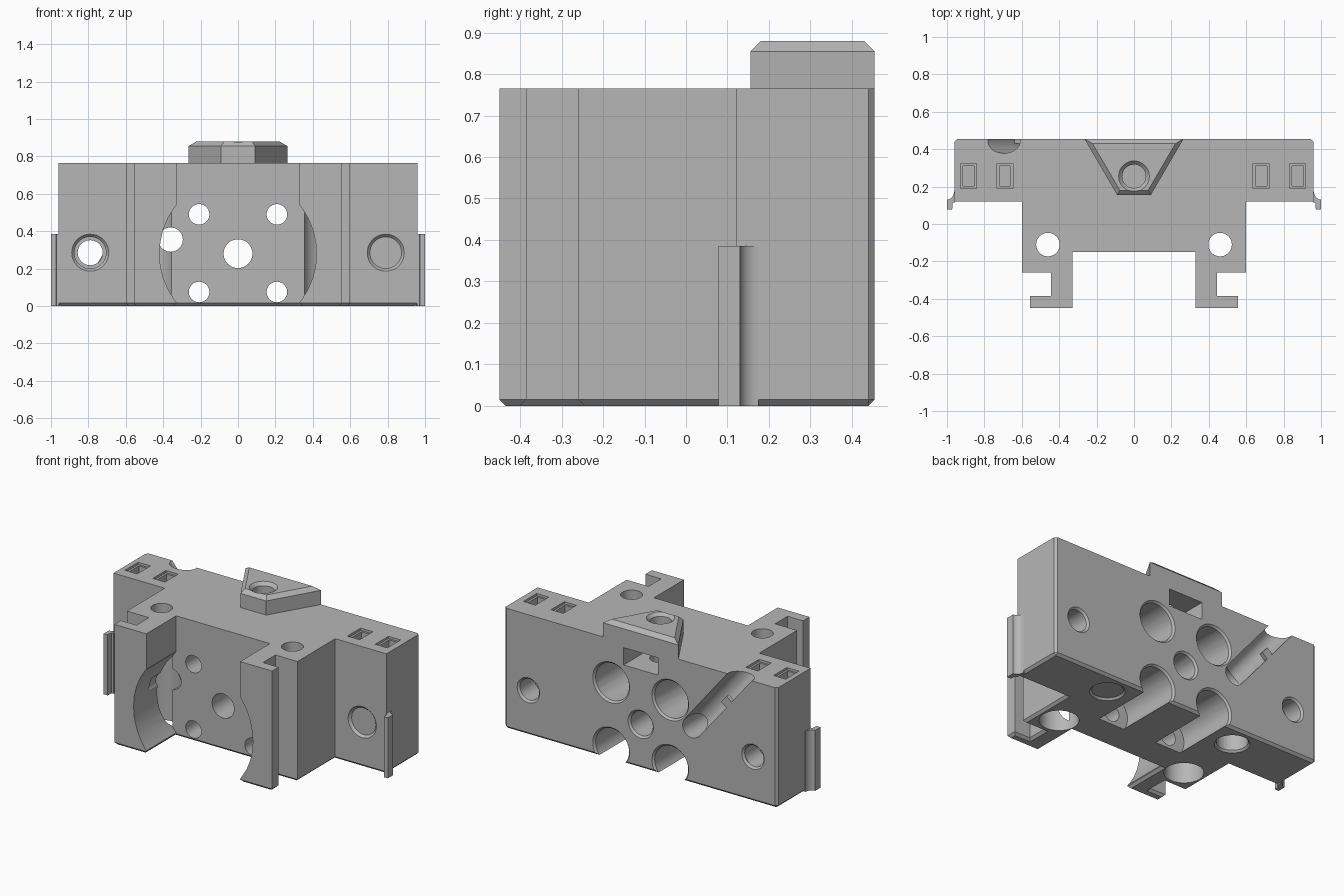
import bpy, bmesh, math
from mathutils import Vector

old = bpy.data.objects.get("Cube")
if old:
    bpy.data.objects.remove(old, do_unlink=True)

grey = bpy.data.materials.new("plain_grey")
grey.use_nodes = True
colour = (0.47, 0.47, 0.47, 1)
grey.diffuse_color = colour
grey.node_tree.nodes["Principled BSDF"].inputs["Base Color"].default_value = colour


def add_object(name, bm):
    bmesh.ops.recalc_face_normals(bm, faces=bm.faces[:])
    mesh = bpy.data.meshes.new(name)
    bm.to_mesh(mesh)
    bm.free()
    mesh.materials.append(grey)
    obj = bpy.data.objects.new(name, mesh)
    bpy.context.collection.objects.link(obj)
    return obj


def prism(name, outline, z0, z1, bevel_rule=None, width=0.015):
    """Extrude a plan outline upward; chamfer the edges picked by the rule."""
    bm = bmesh.new()
    face = bm.faces.new([bm.verts.new((x, y, z0)) for x, y in outline])
    top = bmesh.ops.extrude_face_region(bm, geom=[face])["geom"]
    verts = [g for g in top if isinstance(g, bmesh.types.BMVert)]
    bmesh.ops.translate(bm, verts=verts, vec=(0, 0, z1 - z0))
    if bevel_rule:
        edges = [e for e in bm.edges if bevel_rule(e.verts[0].co, e.verts[1].co)]
        bmesh.ops.bevel(bm, geom=edges, offset=width, segments=1, affect='EDGES')
    return add_object(name, bm)


cutters = []


def bore(start, end, r1, r2=None):
    """Round or tapered cutter between two points."""
    a, b = Vector(start), Vector(end)
    bm = bmesh.new()
    bmesh.ops.create_cone(bm, cap_ends=True, segments=40, radius1=r1,
                          radius2=r1 if r2 is None else r2, depth=(b - a).length)
    turn = (b - a).to_track_quat('Z', 'Y').to_matrix()
    bmesh.ops.rotate(bm, verts=bm.verts, matrix=turn)
    bmesh.ops.translate(bm, verts=bm.verts, vec=(a + b) / 2)
    cutters.append(add_object("cutter", bm))


def box_cut(low, high):
    (x0, y0, z0), (x1, y1, z1) = low, high
    cutters.append(prism("cutter", [(x0, y0), (x1, y0), (x1, y1), (x0, y1)], z0, z1))


def cut(obj):
    for c in cutters:
        c.hide_render = True
        mod = obj.modifiers.new("cut", 'BOOLEAN')
        mod.operation, mod.solver, mod.object = 'DIFFERENCE', 'EXACT', c
    graph = bpy.context.evaluated_depsgraph_get()
    mesh = bpy.data.meshes.new_from_object(obj.evaluated_get(graph))
    obj.modifiers.clear()
    obj.data = mesh


HEIGHT, BACK, FRONT = 0.765, 0.455, -0.15

# Main block with the two hooked front arms
half = [(0.96, BACK), (0.96, 0.12), (0.6, 0.12), (0.6, -0.26), (0.445, -0.26),
        (0.445, -0.385), (0.555, -0.385), (0.555, -0.45), (0.33, -0.45), (0.33, FRONT)]
outline = half + [(-x, y) for x, y in reversed(half)]


def body_edge(a, b):
    at_base = a.z < 0.001 and b.z < 0.001
    back_corner = min(a.y, b.y) > BACK - 0.001 and abs(a.x - b.x) < 0.001
    return at_base or back_corner


body = prism("mount_body", outline, 0, HEIGHT, body_edge)

# Wedge on top of the back edge
wedge = prism("top_wedge", [(-0.265, BACK), (0.265, BACK), (0.09, 0.155), (-0.09, 0.155)],
              HEIGHT, 0.88, lambda a, b: min(a.z, b.z) > 0.87, 0.025)

# Round front recess and central hole
bore((0, -0.6, 0.28), (0, FRONT, 0.28), 0.42)
bore((0, -0.3, 0.28), (0, 0.6, 0.28), 0.077)
bore((0, BACK - 0.012, 0.28), (0, BACK + 0.001, 0.28), 0.077, 0.09)

for s in (-1, 1):
    # Motor screw holes with deep counterbores from the back
    for z in (0.075, 0.49):
        bore((s * 0.208, -0.3, z), (s * 0.208, 0.3, z), 0.055)
        bore((s * 0.208, 0.05, z), (s * 0.208, 0.6, z), 0.118)
        bore((s * 0.208, BACK - 0.012, z), (s * 0.208, BACK + 0.001, z), 0.118, 0.13)
    # Side bolt holes
    x = s * 0.79
    bore((x, 0, 0.285), (x, 0.6, 0.285), 0.067)
    bore((x, 0, 0.285), (x, 0.3, 0.285), 0.085)
    bore((x, 0.119, 0.285), (x, 0.135, 0.285), 0.1, 0.085)
    bore((x, BACK - 0.012, 0.285), (x, BACK + 0.001, 0.285), 0.067, 0.08)
    # Vertical holes with tall counterbores from below
    x = s * 0.46
    bore((x, -0.11, -0.1), (x, -0.11, 1), 0.063)
    bore((x, -0.11, -0.1), (x, -0.11, 0.62), 0.113)
    # Blind round pockets underneath
    bore((x, 0.315, -0.1), (x, 0.315, 0.15), 0.09)
    bore((x, 0.315, -0.001), (x, 0.315, 0.012), 0.102, 0.09)

# Small rectangular pockets on the top face
for x in (-0.885, -0.69, 0.68, 0.875):
    box_cut((x - 0.043, 0.19, HEIGHT - 0.015), (x + 0.043, 0.323, 1))
    box_cut((x - 0.03, 0.202, HEIGHT - 0.1), (x + 0.03, 0.311, 1))

# Nut window at the back and the screw hole that meets it
box_cut((-0.12, 0.13, 0.625), (0.12, 0.6, 0.735))
bore((0, 0.255, 0.55), (0, 0.255, 1), 0.063)
bore((0, 0.255, 0.86), (0, 0.255, 0.881), 0.063, 0.083)

# Cable hole and the slanted cable channel
bore((-0.36, -0.3, 0.355), (-0.36, 0.6, 0.355), 0.065)
bore((-0.36, 0.445, 0.355), (-0.773, 0.445, 0.86), 0.067)

cut(body)
cut(wedge)
for c in cutters:
    bpy.data.objects.remove(c, do_unlink=True)

# Retaining tab across part of the channel
tab = prism("cable_tab", [(-0.045, 0.43), (0.02, 0.43), (0.02, BACK - 0.001),
                          (-0.045, BACK - 0.001)], -0.03, 0.03)
tab.rotation_euler.y = math.radians(-39)
tab.location = (-0.6, 0, 0.585)

# Side clips with a hollow curved back
parts = [body, wedge, tab]
for s, side in ((-1, "right"), (1, "left")):
    curve = []
    for i in range(7):
        t = math.radians(90 * i / 6)
        curve.append((s * (1 - 0.038 * math.sin(t)), 0.175 - 0.045 * math.cos(t)))
    plan = [(s * 0.958, 0.115), (s * 0.97, 0.115), (s * 0.972, 0.078), (s * 1.0, 0.078)]
    parts.append(prism("clip_" + side, plan + curve + [(s * 0.95, 0.175)], 0, 0.385))

# Smooth round walls while keeping corners sharp
bpy.ops.object.select_all(action='DESELECT')
for p in parts:
    p.select_set(True)
bpy.context.view_layer.objects.active = body
bpy.ops.object.shade_smooth_by_angle(angle=math.radians(30))
